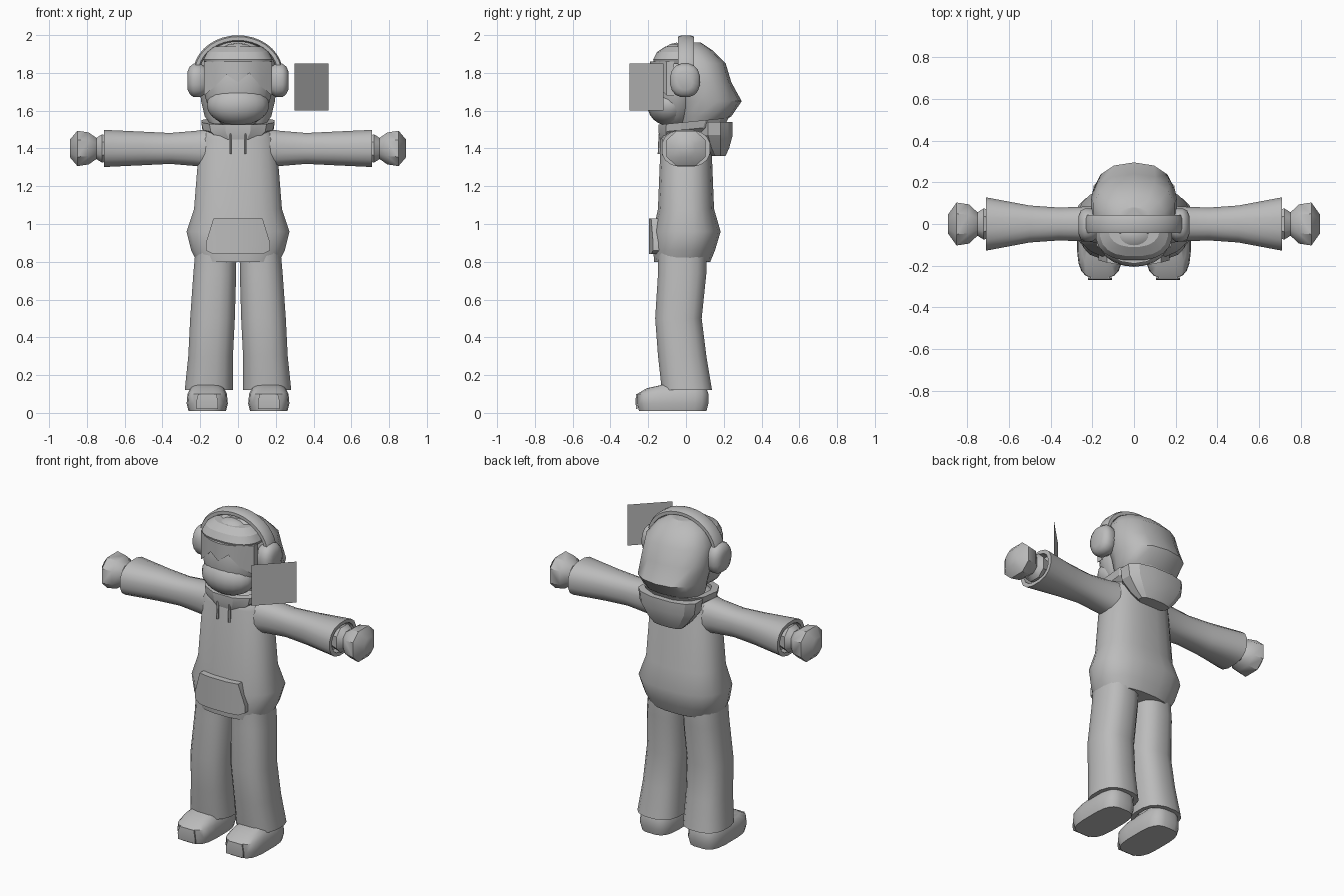
import bpy, bmesh, math
from mathutils import Matrix, Vector

cube = bpy.data.objects.get("Cube")
if cube:
    bpy.data.objects.remove(cube, do_unlink=True)

GREY = (.5, .5, .5, 1)
grey = bpy.data.materials.new("plain_grey")
grey.use_nodes = True
grey.diffuse_color = GREY
grey.node_tree.nodes["Principled BSDF"].inputs["Base Color"].default_value = GREY


def finish(name, bm, crease=40):
    """Turn a bmesh into a smooth-shaded grey object with sharp creases."""
    bmesh.ops.recalc_face_normals(bm, faces=bm.faces)
    mesh = bpy.data.meshes.new(name)
    bm.to_mesh(mesh)
    bm.free()
    mesh.materials.append(grey)
    part = bpy.data.objects.new(name, mesh)
    bpy.context.collection.objects.link(part)
    bpy.ops.object.select_all(action='DESELECT')
    part.select_set(True)
    bpy.context.view_layer.objects.active = part
    bpy.ops.object.shade_smooth_by_angle(angle=math.radians(crease))


def skin(name, rings, crease=40):
    """Bridge a series of point rings and cap both ends."""
    bm = bmesh.new()
    loops = [[bm.verts.new(point) for point in ring] for ring in rings]
    for low, high in zip(loops, loops[1:]):
        for i in range(len(low)):
            bm.faces.new((low[i - 1], low[i], high[i], high[i - 1]))
    bm.faces.new(loops[0])
    bm.faces.new(loops[-1])
    finish(name, bm, crease)


def oval(width, depth, count, power):
    """Squarish oval given by its two half sizes; higher power is squarer."""
    points = []
    for i in range(count):
        angle = math.tau * (i + .5) / count
        c, s = math.cos(angle), math.sin(angle)
        points.append((width * math.copysign(abs(c) ** (2 / power), c),
                       depth * math.copysign(abs(s) ** (2 / power), s)))
    return points


def upright(name, rows, x=0, lean=0, side=1, tilt=0, count=20, power=2.5, crease=40):
    """Loft upward through rows of height, half width, half depth, centre y."""
    rings = []
    for z, width, depth, y in rows:
        rings.append([(side * (x + lean * z + u), y + v, z + tilt * (y + v))
                      for u, v in oval(width, depth, count, power)])
    skin(name, rings, crease)


def sideways(name, rows, side, y=0, z=1.4, count=16):
    """Loft outward through rows of x, half depth, half height."""
    skin(name, [[(side * x, y + u, z + v) for u, v in oval(depth, height, count, 2.4)]
                for x, depth, height in rows])


def hollow_end(rows, inward):
    """Fold the last row in on itself to make an open hem."""
    end, width, depth, *rest = rows[-1]
    inner = (width * .8, depth * .8, *rest)
    return rows + [(end, *inner), (end + inward, *inner)]


def panel(name, columns, front, bend, depth):
    """Panel wrapped round the front, from columns of x, bottom, top."""
    rings = []
    for x, bottom, top in columns:
        y = front + bend * x * x
        rings.append([(x, y + depth, bottom), (x, y, bottom), (x, y, top), (x, y + depth, top)])
    skin(name, rings, crease=30)


def ball(name, centre, radii):
    bm = bmesh.new()
    bmesh.ops.create_uvsphere(
        bm, u_segments=20, v_segments=12, radius=1,
        matrix=Matrix.Translation(centre) @ Matrix.Diagonal(Vector(radii)).to_4x4())
    finish(name, bm)


# Hooded top with pocket and hood
upright("hoodie_body", [(.8, .22, .15, -.02), (.86, .25, .165, -.01), (.96, .275, .18, .005),
                        (1.08, .235, .15, 0), (1.45, .205, .135, 0),
                        (1.5, .17, .12, 0), (1.53, .1, .09, 0)])
pocket = []
for x in (-.17, -.13, -.06, .06, .13, .17):
    outer = abs(x) > .15
    pocket.append((x, .86 if outer else .84, .9 if outer else 1.03))
panel("front_pocket", pocket, front=-.2, bend=.9, depth=.05)
upright("hood_collar", hollow_end([(1.46, .14, .14, 0), (1.5, .19, .18, .03),
                                   (1.54, .2, .19, .04)], inward=-.05),
        tilt=.1, count=12, crease=25)
upright("hood_bag", [(1.36, .1, .04, .17), (1.4, .14, .07, .16),
                     (1.47, .19, .1, .15), (1.54, .2, .1, .15)], count=12, crease=25)

# Paired parts: limbs, clothing ends, drawstrings and ear cups
for label, side in (("left", 1), ("right", -1)):
    sideways(label + "_sleeve", hollow_end([
        (.13, .1, .11), (.22, .085, .095), (.36, .08, .083),
        (.5, .09, .09), (.71, .13, .1)], inward=-.05), side)
    sideways(label + "_hand", [
        (.65, .06, .06), (.72, .08, .08), (.75, .06, .06),
        (.79, .1, .09), (.85, .11, .1), (.89, .05, .05)], side, count=8)
    upright(label + "_trouser_leg", hollow_end([
        (.86, .11, .13, -.02), (.74, .115, .13, -.02), (.5, .12, .125, -.04),
        (.3, .12, .13, -.02), (.12, .13, .135, .005)], inward=.05),
        x=.16, lean=-.05, side=side, count=16)
    upright(label + "_shoe", [
        (.01, .1, .18, -.07), (.05, .11, .19, -.07), (.1, .105, .19, -.07),
        (.13, .09, .16, -.05), (.15, .07, .11, -.01), (.2, .06, .09, 0)],
        x=.163, side=side, power=3.4)
    upright(label + "_toe_cap", [(.02, .06, .004, -.26), (.06, .06, .004, -.264),
                                 (.1, .05, .004, -.26)],
            x=.163, side=side, count=4, power=20)
    upright(label + "_drawstring", [(1.37, .007, .01, -.14), (1.48, .007, .01, -.135)],
            x=.04, side=side, count=6)
    sideways(label + "_ear_cup", [
        (.17, .06, .07), (.2, .08, .09), (.235, .08, .09),
        (.255, .07, .075), (.267, .04, .05)], side, y=-.005, z=1.76)

# Head, face covering and hair
ball("head", (0, -.05, 1.73), (.18, .135, .23))
ball("face_mask", (0, -.09, 1.63), (.165, .115, .11))
upright("hair", [(1.5, .13, .08, .05), (1.57, .18, .14, .1), (1.65, .2, .175, .12),
                 (1.75, .21, .16, .08), (1.85, .2, .15, .06),
                 (1.92, .15, .11, .03), (1.96, .08, .06, .02)],
        count=14, power=2.3, crease=32)
fringe = [(i * .06 - .18, bottom, 1.86)
          for i, bottom in enumerate((1.68, 1.73, 1.79, 1.75, 1.8, 1.73, 1.68))]
panel("hair_fringe", fringe, front=-.19, bend=2.7, depth=.04)
upright("forehead_band", [(1.85, .175, .13, -.04), (1.87, .185, .14, -.035),
                          (1.91, .165, .125, -.03), (1.94, .125, .1, -.01)], crease=25)

# Headphone band arching over the head
arch = []
for step in range(19):
    angle = math.pi * step / 18
    arch.append([((.22 + v) * math.cos(angle), u, 1.8 + (.182 + v) * math.sin(angle))
                 for u, v in oval(.045, .018, 8, 3)])
skin("headphone_band", arch)

# Flat card floating beside the face
bm = bmesh.new()
corners = [(x, y, z) for x, y, z in ((.3, -.3, 1.6), (.48, -.12, 1.6),
                                     (.48, -.12, 1.85), (.3, -.3, 1.85))]
bm.faces.new([bm.verts.new(corner) for corner in corners])
finish("floating_card", bm)
